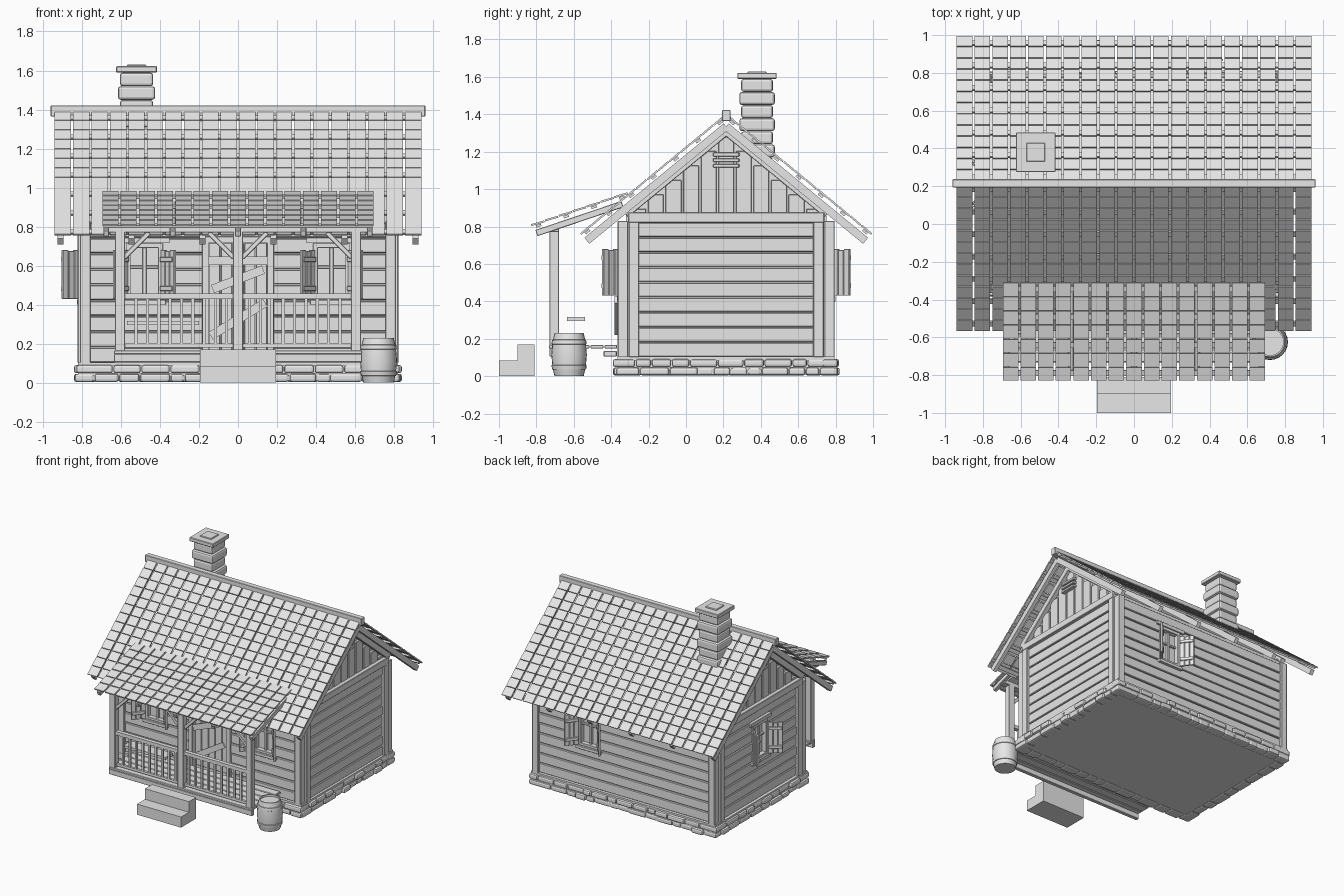
import bpy, bmesh, math, random
from mathutils import Matrix, Vector

random.seed(4)
cube = bpy.data.objects.get("Cube")
if cube:
    bpy.data.objects.remove(cube, do_unlink=True)

GREY = bpy.data.materials.new("weathered grey")
GREY.use_nodes = True
GREY.diffuse_color = (0.8, 0.8, 0.8, 1)
GREY.node_tree.nodes["Principled BSDF"].inputs["Base Color"].default_value = (0.8, 0.8, 0.8, 1)

MID = 0.215          # y of the ridge
SLOPE = 0.82         # main roof rise over run
T = Matrix.Translation


def finish(name, bm, bevel=0, segments=1):
    bmesh.ops.recalc_face_normals(bm, faces=bm.faces)
    mesh = bpy.data.meshes.new(name)
    bm.to_mesh(mesh)
    bm.free()
    mesh.materials.append(GREY)
    ob = bpy.data.objects.new(name, mesh)
    bpy.context.collection.objects.link(ob)
    if bevel:
        mod = ob.modifiers.new("soft edges", 'BEVEL')
        mod.width, mod.segments = bevel, segments
    return ob


def span(x0, x1, y0, y1, z0, z1, frame=Matrix()):
    """Matrix of a unit cube stretched between two corners."""
    centre = T(((x0 + x1) / 2, (y0 + y1) / 2, (z0 + z1) / 2))
    return frame @ centre @ Matrix.Diagonal((abs(x1 - x0), abs(y1 - y0), abs(z1 - z0), 1))


def bar(a, b, w, h):
    """Matrix of a bar running from a to b."""
    a, b = Vector(a), Vector(b)
    turn = (b - a).to_track_quat('Y', 'Z').to_matrix().to_4x4()
    return T((a + b) / 2) @ turn @ Matrix.Diagonal((w, (b - a).length, h, 1))


def boxes(name, mats, bevel=0, segments=1):
    bm = bmesh.new()
    for m in mats:
        bmesh.ops.create_cube(bm, size=1, matrix=m)
    return finish(name, bm, bevel, segments)


# House core with gable shape
bm = bmesh.new()
outline = [(-0.32, 0.012), (0.75, 0.012), (0.75, 0.86), (MID, 1.3), (-0.32, 0.86)]
face = bm.faces.new([bm.verts.new((-0.775, y, z)) for y, z in outline])
new = bmesh.ops.extrude_face_region(bm, geom=[face])["geom"]
bmesh.ops.translate(bm, vec=(1.55, 0, 0), verts=[v for v in new if isinstance(v, bmesh.types.BMVert)])
finish("house_core", bm)
boxes("floor_slab", [span(-0.82, 0.82, -0.37, 0.8, 0.01, 0.05), span(-0.82, 0.82, -0.365, 0.795, 0.085, 0.105)])

# Wall frames: local x along the wall, y outward, z up, origin at the wall core
FRONT = T((0, -0.32, 0)) @ Matrix.Rotation(math.pi, 4, 'Z')
BACK = T((0, 0.75, 0))
LEFT = T((0.775, MID, 0)) @ Matrix.Rotation(-math.pi / 2, 4, 'Z')
RIGHT = T((-0.775, MID, 0)) @ Matrix.Rotation(math.pi / 2, 4, 'Z')


def siding(name, frame, half, openings):
    """Horizontal planks, broken where an opening (x0, x1, z0, z1) lies."""
    mats = []
    for i in range(9):
        z0, z1 = 0.105 + i * 0.08, 0.179 + i * 0.08
        cuts = sorted(o for o in openings if o[2] < z1 - 0.02 and o[3] > z0 + 0.02)
        edges = [-half] + [e for o in cuts for e in o[:2]] + [half]
        for a, b in zip(edges[::2], edges[1::2]):
            mats.append(span(a, b, -0.01, 0.028 + random.uniform(-0.003, 0.003), z0, z1, frame))
    boxes(name, mats, 0.004)


def hole(x):
    return (x - 0.085, x + 0.085, 0.43, 0.7)


siding("front_siding", FRONT, 0.77, [hole(-0.48), hole(0.48), (-0.16, 0.16, 0.1, 0.74)])
siding("back_siding", BACK, 0.77, [hole(0.31)])
siding("left_siding", LEFT, 0.5, [])
siding("right_siding", RIGHT, 0.5, [hole(0)])


def window(name, frame, x):
    f = frame @ T((x, 0, 0))
    mats = [span(-0.11, 0.11, 0, 0.05, 0.4, 0.425, f), span(-0.13, 0.13, 0, 0.045, 0.715, 0.745, f),
            span(-0.01, 0.01, 0, 0.02, 0.43, 0.7, f), span(-0.08, 0.08, 0, 0.018, 0.585, 0.6, f),
            span(-0.09, 0.09, 0, 0.038, 0.425, 0.445, f), span(-0.09, 0.09, 0, 0.038, 0.69, 0.715, f)]
    for s in (-1, 1):
        mats.append(span(s * 0.07, s * 0.095, 0, 0.038, 0.425, 0.715, f))
        # Open shutter of three boards and two cleats
        h = f @ T((s * 0.09, 0.04, 0)) @ Matrix.Rotation(s * math.radians(52), 4, 'Z')
        for i in range(3):
            mats.append(span(s * 0.037 * i, s * (0.037 * i + 0.034), -0.008, 0.008, 0.43, 0.68 - 0.006 * (i % 2), h))
        for z in (0.47, 0.62):
            mats.append(span(s * 0.004, s * 0.104, 0.008, 0.018, z, z + 0.025, h))
    boxes(name, mats, 0.002)


window("front_window_left", FRONT, -0.48)
window("front_window_right", FRONT, 0.48)
window("back_window", BACK, 0.31)
window("side_window", RIGHT, 0)

# Door with frame, boards and planks nailed across
mats = [span(-0.19, 0.19, 0, 0.045, 0.715, 0.75, FRONT)]
mats += [span(s * 0.15, s * 0.185, 0, 0.045, 0.15, 0.72, FRONT) for s in (-1, 1)]
mats += [span(-0.148 + i * 0.06, -0.093 + i * 0.06, 0, 0.012, 0.16, 0.715, FRONT) for i in range(5)]
boxes("door", mats, 0.002)
boxes("door_barricade", [bar((-0.15, -0.375, 0.625), (0.15, -0.375, 0.625), 0.015, 0.045),
                         bar((-0.13, -0.378, 0.48), (0.13, -0.378, 0.58), 0.015, 0.045),
                         bar((-0.14, -0.375, 0.24), (0.14, -0.375, 0.41), 0.015, 0.045)])

# Corner posts, tie beams and gables
posts, gables = [], []
for s in (-1, 1):
    for y, t in ((-0.365, 1), (0.795, -1)):
        posts.append(span(s * 0.755, s * 0.81, y, y + t * 0.055, 0.1, 0.83))
        posts.append(span(s * 0.77, s * 0.822, y + t * 0.058, y + t * 0.115, 0.1, 0.83))
    posts.append(span(s * 0.77, s * 0.825, -0.31, 0.74, 0.82, 0.875))
    for i in range(-5, 6):
        y = MID + i * 0.094
        top = 1.28 - SLOPE * abs(i * 0.094)
        gables.append(span(s * 0.77, s * 0.795, y - 0.042, y + 0.042, 0.87, top))
    for t in (-1, 1):
        gables.append(bar((s * 0.8, MID, 1.31), (s * 0.8, MID + t * 0.54, 1.31 - SLOPE * 0.54), 0.04, 0.045))
    for z in (1.115, 1.145, 1.175):
        gables.append(span(s * 0.79, s * 0.825, MID - 0.07, MID + 0.07, z, z + 0.02))
boxes("corner_posts", posts, 0.004)
boxes("gable_boards", gables, 0.003)

# Two courses of rounded foundation stones
stones = []
for row in range(2):
    for frame, half, depth in ((FRONT, 0.83, 0.06), (BACK, 0.83, 0.06), (LEFT, 0.59, 0.055), (RIGHT, 0.59, 0.055)):
        x = -half
        while x < half - 0.02:
            end = min(half, x + random.uniform(0.07, 0.16))
            if half - end < 0.05:
                end = half
            out = depth + random.uniform(-0.008, 0.012)
            stones.append(span(x + 0.002, end - 0.002, -0.02, out, 0.004 + row * 0.045, 0.046 + row * 0.045, frame))
            x = end
boxes("foundation_stones", stones, 0.012, 2)


def shingles(name, start, run, drop, side, cols, rows, half, tilt):
    """Grid of shingles from the upper edge down along a slope."""
    down = Vector((0, side * run, -drop))
    length = down.length
    down.normalize()
    up = Vector((0, side * -down.z, abs(down.y)))
    frame = Matrix((Vector((1, 0, 0)), down, up)).transposed().to_4x4()
    frame.translation = Vector(start)
    pitch, step = 2 * half / cols, length / rows
    mats = []
    for c in range(cols):
        x = -half + (c + 0.5) * pitch
        for r in range(rows):
            f = frame @ T((x, (r + 0.5) * step, 0)) @ Matrix.Rotation(math.radians(tilt), 4, 'X')
            mats.append(span(-pitch * 0.44, pitch * 0.44, -step * 0.47, step * 0.47, -0.005, 0.005, f))
    # Battens beneath the shingles
    for r in range(0, rows, 2):
        y = (r + 0.5) * step
        mats.append(span(-half + 0.01, half - 0.01, y - 0.015, y + 0.015, -0.02, -0.007, frame))
    boxes(name, mats)


# Main roof
rafters = []
for side, label in ((-1, "front"), (1, "back")):
    shingles(label + "_roof_shingles", (0, MID + side * 0.01, 1.39), 0.77, 0.77 * SLOPE, side, 20, 13, 0.945, -1.5)
    for i in range(6):
        x = -0.91 + i * 0.364
        rafters.append(bar((x, MID, 1.335), (x, MID + side * 0.745, 1.335 - SLOPE * 0.745), 0.03, 0.042))
boxes("main_rafters", rafters)
boxes("ridge_beam", [span(-0.96, 0.96, MID - 0.022, MID + 0.022, 1.365, 1.422)], 0.003)

# Chimney of stacked blocks
mats = []
for i in range(7):
    r = 0.095 if i % 2 else 0.085
    z = 1.1 + i * 0.07
    mats.append(span(-0.52 - r, -0.52 + r, 0.38 - r, 0.38 + r, z, z + 0.069))
boxes("chimney_blocks", mats, 0.014, 2)
boxes("chimney_cap", [span(-0.625, -0.415, 0.275, 0.485, 1.59, 1.622), span(-0.57, -0.47, 0.33, 0.43, 1.6, 1.63)], 0.004)

# Porch roof and timber frame
shingles("porch_shingles", (0, -0.31, 0.98), 0.52, 0.175, -1, 15, 7, 0.7, 2.5)
frame_parts = [span(-0.68, 0.68, -0.73, -0.68, 0.77, 0.805)]
for x in (-0.675, -0.335, 0, 0.335, 0.675):
    frame_parts.append(bar((x, -0.8, 0.765), (x, -0.34, 0.92), 0.03, 0.035))
for x in (-0.605, 0, 0.605):
    frame_parts.append(span(x - 0.026, x + 0.026, -0.73, -0.68, 0.15, 0.78))
    for s in (-1, 1):
        if x * s <= 0:
            frame_parts.append(bar((x + s * 0.02, -0.705, 0.64), (x + s * 0.15, -0.705, 0.77), 0.025, 0.025))
boxes("porch_frame", frame_parts, 0.003)

# Porch railing
rails = [span(-0.58, 0.58, -0.722, -0.69, 0.43, 0.458), span(-0.58, 0.58, -0.715, -0.695, 0.18, 0.2)]
for i in range(-9, 10):
    if i:
        rails.append(span(i * 0.058 - 0.008, i * 0.058 + 0.008, -0.714, -0.698, 0.19, 0.44))
boxes("porch_railing", rails)

# Porch deck, joists, bench plank and steps
deck = [span(-0.635, 0.635, -0.732 + i * 0.074, -0.664 + i * 0.074, 0.148, 0.166) for i in range(5)]
deck += [span(-0.63, 0.63, -0.44, -0.37, 0.105, 0.135), span(-0.635, 0.635, -0.73, -0.7, 0.105, 0.148)]
boxes("porch_deck", deck, 0.003)
boxes("bench_plank", [span(-0.57, -0.2, -0.635, -0.54, 0.295, 0.317)])
boxes("porch_steps", [span(-0.195, 0.195, -1, -0.9, 0, 0.085), span(-0.195, 0.195, -0.9, -0.81, 0, 0.17)])

# Barrel turned from a profile with raised hoops
bm = bmesh.new()
profile = [(0, 0), (0.078, 0), (0.086, 0.035), (0.091, 0.036), (0.094, 0.058), (0.09, 0.06), (0.095, 0.115),
           (0.09, 0.17), (0.094, 0.172), (0.091, 0.194), (0.086, 0.195), (0.078, 0.23), (0.07, 0.23),
           (0.07, 0.215), (0, 0.215)]
verts = [bm.verts.new((0.72 + r, -0.625, z)) for r, z in profile]
edges = [bm.edges.new(pair) for pair in zip(verts, verts[1:])]
bmesh.ops.spin(bm, geom=verts + edges, cent=(0.72, -0.625, 0), axis=(0, 0, 1), angle=2 * math.pi, steps=24)
bmesh.ops.remove_doubles(bm, verts=bm.verts, dist=0.0005)
barrel = finish("barrel", bm)
bpy.ops.object.select_all(action='DESELECT')
barrel.select_set(True)
bpy.context.view_layer.objects.active = barrel
bpy.ops.object.shade_smooth_by_angle(angle=math.radians(35))
